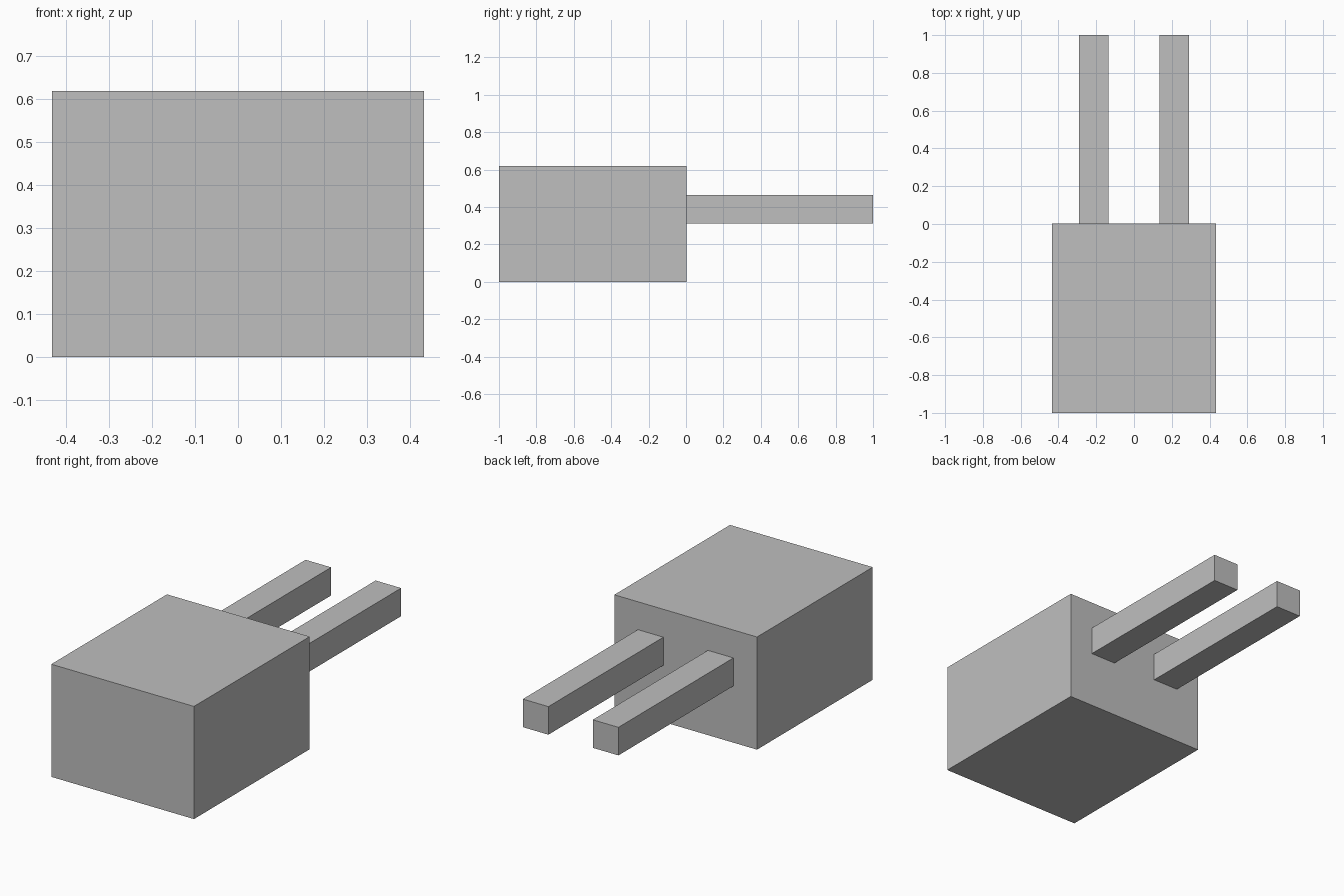
import bpy

if "Cube" in bpy.data.objects:
    bpy.data.objects.remove(bpy.data.objects["Cube"])

# Single plain grey for every part
grey = bpy.data.materials.new("plain grey")
grey.diffuse_color = (0.52, 0.52, 0.52, 1.0)
grey.use_nodes = True
grey.node_tree.nodes["Principled BSDF"].inputs["Base Color"].default_value = grey.diffuse_color


def box(name, low, high):
    """Axis-aligned box between two opposite corners."""
    centre = [(a + b) / 2 for a, b in zip(low, high)]
    bpy.ops.mesh.primitive_cube_add(size=1, location=centre)
    obj = bpy.context.object
    obj.name = name
    obj.scale = [b - a for a, b in zip(low, high)]
    bpy.ops.object.transform_apply(location=False, rotation=False, scale=True)
    obj.data.materials.append(grey)
    return obj


# Main block
box("body", (-0.433, -1.0, 0.0), (0.433, 0.003, 0.618))

# Pair of square prongs out of the back
for side, inner, outer in (("left", -0.135, -0.29), ("right", 0.135, 0.29)):
    x0, x1 = sorted((inner, outer))
    box(side + "_prong", (x0, 0.003, 0.311), (x1, 1.0, 0.465))
